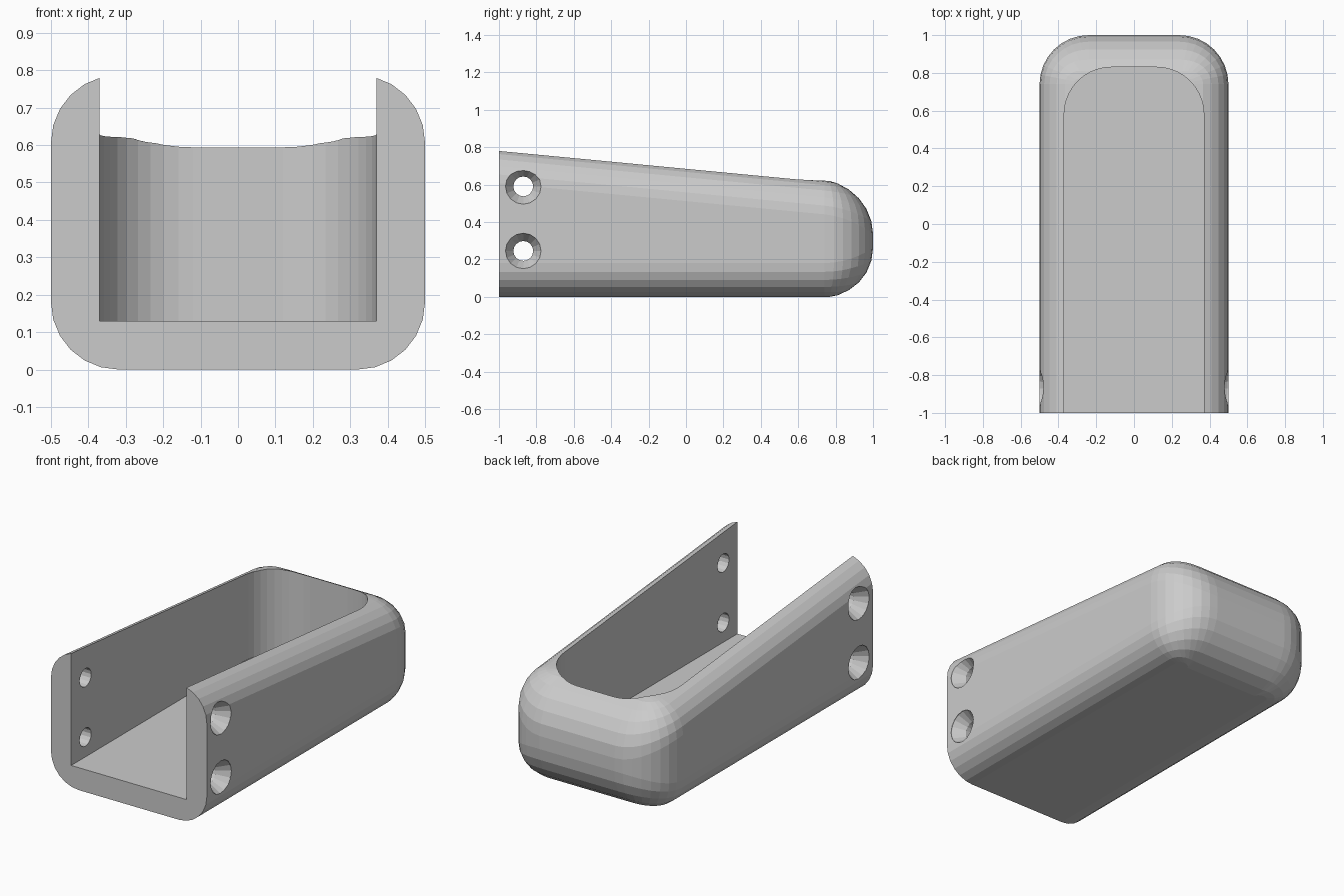
import bpy, bmesh
from math import sin, cos, pi

if "Cube" in bpy.data.objects:
    bpy.data.objects.remove(bpy.data.objects["Cube"])

SEG = 6            # facets per rounded edge
R_SIDE, R_BACK, R_PLAN = 0.18, 0.26, 0.26


def make(name, bm):
    bmesh.ops.recalc_face_normals(bm, faces=bm.faces)
    me = bpy.data.meshes.new(name)
    bm.to_mesh(me)
    bm.free()
    ob = bpy.data.objects.new(name, me)
    bpy.context.collection.objects.link(ob)
    return ob


def loft(name, rings):
    """Closed solid through equally sized closed rings, capped at both ends."""
    bm = bmesh.new()
    vs = [[bm.verts.new(p) for p in ring] for ring in rings]
    n = len(vs[0])
    for a, b in zip(vs, vs[1:]):
        for i in range(n):
            j = (i + 1) % n
            bm.faces.new((a[i], a[j], b[j], b[i]))
    bm.faces.new(vs[0])
    bm.faces.new(vs[-1])
    return make(name, bm)


def u_outline(half, front, back, r, n):
    """U-shaped plan with rounded back corners: (x, y, normal x, normal y)."""
    pts = [(half, front, 1, 0)]
    for cx, start in ((half - r, 0), (r - half, pi / 2)):
        for k in range(n + 1):
            a = start + pi / 2 * k / n
            pts.append((cx + r * cos(a), back - r + r * sin(a), cos(a), sin(a)))
    pts.append((-half, front, -1, 0))
    return pts


def top_z(y):
    return 0.787 - 0.0955 * (y + 1)


# Outer body: plan outline inset towards the rounded bottom and sloping top
outline = u_outline(0.5, -1, 1, R_PLAN, 8)


def body_ring(a, upper):
    ring = []
    for x, y, nx, ny in outline:
        r = R_SIDE + (R_BACK - R_SIDE) * ny * ny
        d = r * (1 - cos(a))
        px, py = x - nx * d, y - ny * d
        h = r * (1 - sin(a))
        ring.append((px, py, top_z(py) - h if upper else h))
    return ring


angles = [pi / 2 * k / SEG for k in range(SEG + 1)]
body = loft("bracket_body", [body_ring(a, False) for a in reversed(angles)]
            + [body_ring(a, True) for a in angles])

# Cutter for the open channel
plan = u_outline(0.37, -1.2, 0.83, 0.25, 10)
cutters = [loft("channel_cutter", [[(p[0], p[1], z) for p in plan] for z in (0.13, 1.2)])]

# Cutters for the countersunk screw holes, through both walls
steps = [(0.6, 0.095), (0.495, 0.095), (0.43, 0.053)]
spindle = [(-x, r) for x, r in steps] + steps[::-1]
for z in (0.245, 0.59):
    rings = [[(x, -0.87 + r * cos(2 * pi * k / 16), z + r * sin(2 * pi * k / 16))
              for k in range(16)] for x, r in spindle]
    cutters.append(loft("screw_hole_cutter", rings))

# Cut the body and discard the cutters
bpy.context.view_layer.objects.active = body
for c in cutters:
    c.hide_render = True
    m = body.modifiers.new("cut", 'BOOLEAN')
    m.operation, m.solver, m.object = 'DIFFERENCE', 'EXACT', c
    bpy.ops.object.modifier_apply(modifier=m.name)
    bpy.data.objects.remove(c)
